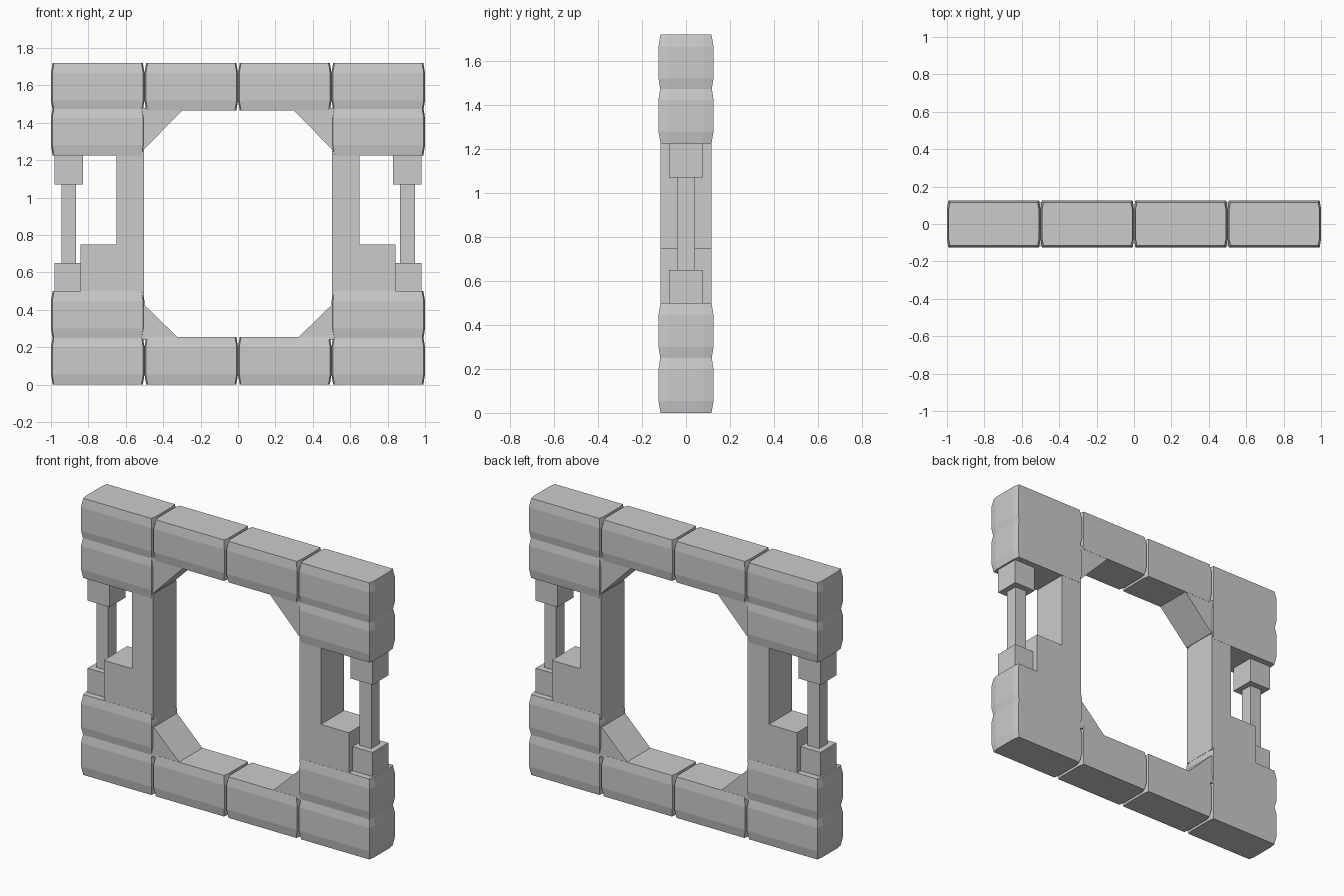
import bpy, bmesh

if "Cube" in bpy.data.objects:
    bpy.data.objects.remove(bpy.data.objects["Cube"])

L = 0.5      # stone length
H = 0.255    # stone height


def make_object(name, bm):
    bmesh.ops.recalc_face_normals(bm, faces=bm.faces)
    mesh = bpy.data.meshes.new(name)
    bm.to_mesh(mesh)
    bm.free()
    obj = bpy.data.objects.new(name, mesh)
    bpy.context.collection.objects.link(obj)
    return obj


def loft(name, rings):
    """Skin a stack of closed rings and cap both ends."""
    bm = bmesh.new()
    loops = [[bm.verts.new(p) for p in ring] for ring in rings]
    for a, b in zip(loops, loops[1:]):
        n = len(a)
        for i in range(n):
            j = (i + 1) % n
            bm.faces.new((a[i], a[j], b[j], b[i]))
    bm.faces.new(loops[0][::-1])
    bm.faces.new(loops[-1])
    return make_object(name, bm)


def stone(name, cx, z0):
    """Block whose sides bulge slightly in the middle."""
    rings = []
    for dz, inset in ((0, 0.009), (0.055, 0), (H - 0.055, 0), (H, 0.009)):
        x, y = L / 2 - inset, 0.125 - inset
        e = x - 0.007
        outline = [(-e, -y), (e, -y), (x, -0.08), (x, 0.08),
                   (e, y), (-e, y), (-x, 0.08), (-x, -0.08)]
        rings.append([(cx + px, py, z0 + dz) for px, py in outline])
    return loft(name, rings)


def box(name, x0, x1, y, z0, z1):
    rings = [[(x0, -y, z), (x1, -y, z), (x1, y, z), (x0, y, z)] for z in (z0, z1)]
    return loft(name, rings)


def prism(name, profile, y):
    """Extrude an xz outline through the wall."""
    return loft(name, [[(x, s * y, z) for x, z in profile] for s in (-1, 1)])


# Sill and lintel courses
for i in range(4):
    cx = -0.75 + i * L
    stone(f"sill_stone_{i}", cx, 0)
    stone(f"lintel_stone_{i}", cx, 1.72 - H)

for side, s in (("left", -1), ("right", 1)):
    # Inner courses at each end
    stone(f"lower_stone_{side}", s * 0.75, 0.245)
    stone(f"upper_stone_{side}", s * 0.75, 1.225)

    # Window jamb and stepped ledge, one L-shaped piece
    prism(f"jamb_{side}", [(s * x, z) for x, z in (
        (0.503, 0.47), (0.843, 0.47), (0.843, 0.75),
        (0.65, 0.75), (0.65, 1.25), (0.503, 1.25))], 0.115)

    # Small column with base and capital
    for part, a, b, y, z0, z1 in (("base", 0.83, 0.98, 0.078, 0.47, 0.65),
                                  ("shaft", 0.865, 0.945, 0.04, 0.64, 1.08),
                                  ("capital", 0.83, 0.98, 0.078, 1.07, 1.25)):
        box(f"column_{part}_{side}", *sorted((s * a, s * b)), y, z0, z1)

    # Diagonal corner brackets
    prism(f"lower_bracket_{side}", [(s * x, z) for x, z in (
        (0.52, 0.24), (0.31, 0.24), (0.50, 0.425), (0.52, 0.425))], 0.115)
    prism(f"upper_bracket_{side}", [(s * x, z) for x, z in (
        (0.52, 1.48), (0.285, 1.48), (0.50, 1.26), (0.52, 1.26))], 0.115)
